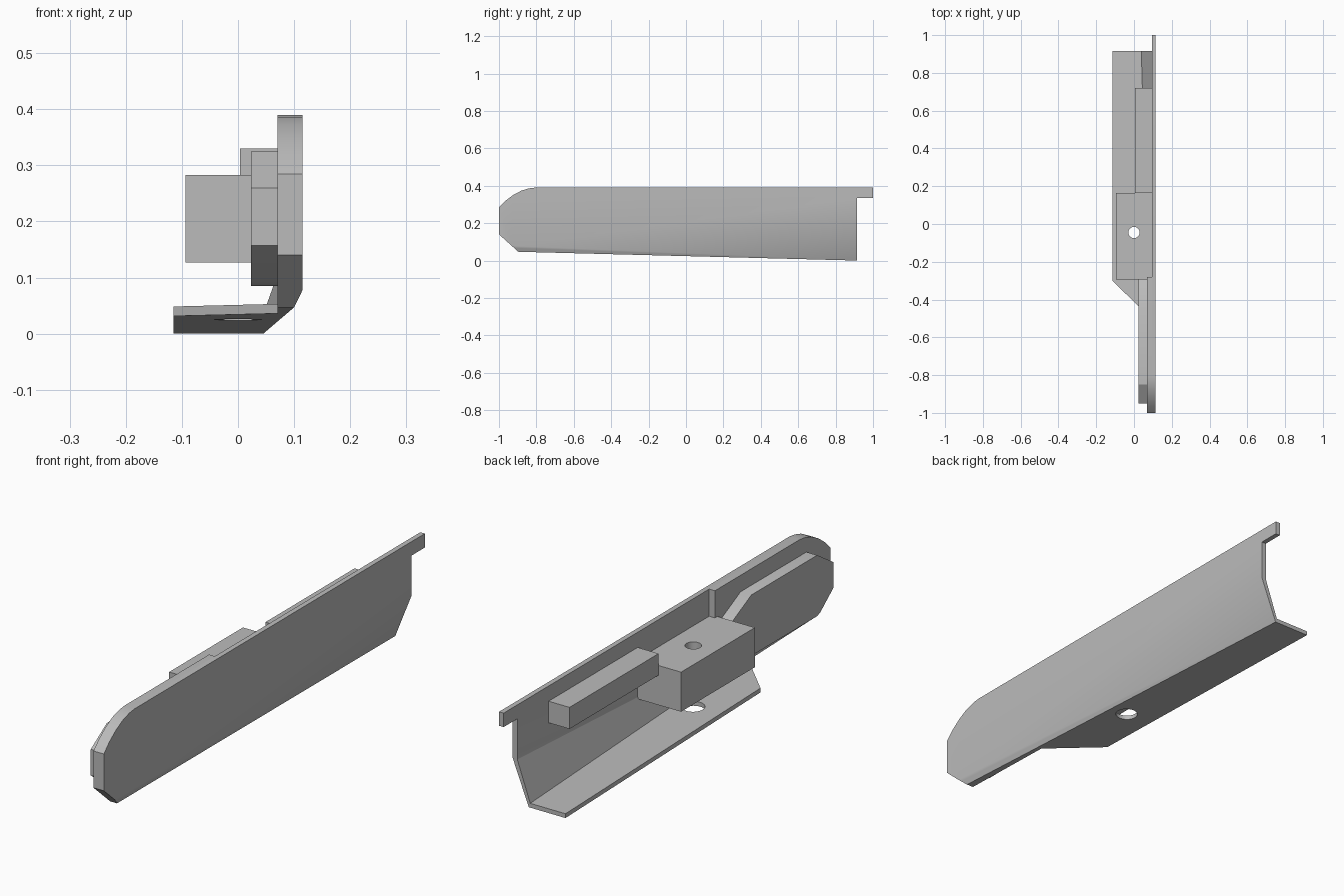
import bpy
import bmesh
import math

old = bpy.data.objects.get("Cube")
if old:
    bpy.data.objects.remove(old, do_unlink=True)

grey = bpy.data.materials.new("light_grey")
grey.use_nodes = True
tone = (0.5, 0.5, 0.5, 1)
grey.diffuse_color = tone
grey.node_tree.nodes["Principled BSDF"].inputs["Base Color"].default_value = tone


def loft(name, start, end):
    """Solid between two matching closed loops of 3D points."""
    bm = bmesh.new()
    a = [bm.verts.new(p) for p in start]
    b = [bm.verts.new(p) for p in end]
    n = len(a)
    for i in range(n):
        j = (i + 1) % n
        bm.faces.new((a[i], a[j], b[j], b[i]))
    caps = [bm.faces.new(a), bm.faces.new(b[::-1])]
    bmesh.ops.triangulate(bm, faces=caps)
    bmesh.ops.recalc_face_normals(bm, faces=bm.faces)
    mesh = bpy.data.meshes.new(name)
    bm.to_mesh(mesh)
    bm.free()
    mesh.materials.append(grey)
    obj = bpy.data.objects.new(name, mesh)
    bpy.context.collection.objects.link(obj)
    return obj


def side_prism(name, outline, x0, x1):
    return loft(name, [(x0, y, z) for y, z in outline], [(x1, y, z) for y, z in outline])


def plan_prism(name, outline, z0, z1):
    return loft(name, [(x, y, z0) for x, y in outline], [(x, y, z1) for x, y in outline])


def box(name, x0, x1, y0, y1, z0, z1):
    return plan_prism(name, [(x0, y0), (x1, y0), (x1, y1), (x0, y1)], z0, z1)


def disc(radius, x=0, y=-0.045, sides=32):
    steps = [2 * math.pi * i / sides for i in range(sides)]
    return [(x + radius * math.cos(t), y + radius * math.sin(t)) for t in steps]


def carve(obj, cutter, operation="DIFFERENCE"):
    """Apply a boolean, then remove the helper."""
    cutter.hide_render = True
    mod = obj.modifiers.new("cut", "BOOLEAN")
    mod.operation = operation
    mod.solver = "EXACT"
    mod.object = cutter
    bpy.ops.object.select_all(action="DESELECT")
    bpy.context.view_layer.objects.active = obj
    obj.select_set(True)
    bpy.ops.object.modifier_apply(modifier=mod.name)
    bpy.data.objects.remove(cutter, do_unlink=True)


TOP, OUT, WALL, STEP = 0.39, 0.115, 0.095, 0.07
BACK = 0.915


def keel(y):
    """Height of the bend and position of the lower corner along the length."""
    t = (y + 0.9) / (BACK + 0.9)
    return 0.08 + 0.095 * t, 0.1 - 0.055 * t, 0.047 * (1 - t)


def shell_section(y):
    bend, cx, cz = keel(y)
    pts = [(OUT, TOP), (OUT, bend), (cx, cz), (-OUT, cz), (-OUT, cz + 0.017),
           (min(cx - 0.006, 0.094), cz + 0.017), (WALL, bend), (WALL, TOP)]
    return [(x, y, z) for x, z in pts]


def liner_section(y):
    bend, cx, cz = keel(y)
    pts = [(STEP, TOP), (WALL + 0.001, TOP), (WALL + 0.001, bend),
           (min(cx, WALL) - 0.004, cz + 0.006), (STEP, cz + 0.006)]
    return [(x, y, z) for x, z in pts]


# Side silhouette: rounded nose and rear top lug
silhouette = [(-1, 0.14), (-1, 0.285), (-0.965, 0.32), (-0.925, 0.35), (-0.88, 0.374),
              (-0.84, 0.386), (-0.79, 0.392), (-0.79, 0.5), (1, 0.5), (1, 0.335),
              (BACK, 0.335), (BACK, -0.1), (-0.733, -0.1)]

# Outer shell with bottom flange
shell = loft("outer_shell", shell_section(-1.05), shell_section(1.05))
carve(shell, side_prism("trim", silhouette, -0.5, 0.5), "INTERSECT")
corner = [(-0.2, -0.217), (STEP, -0.48), (STEP, -1.2), (-0.2, -1.2)]
carve(shell, plan_prism("flange_trim", corner, -0.2, 0.6))
carve(shell, plan_prism("flange_hole", disc(0.042), -0.2, 0.1))

# Thickened front wall
liner = loft("front_wall_liner", liner_section(-1.05), liner_section(-0.28))
carve(liner, side_prism("trim", silhouette, -0.5, 0.5), "INTERSECT")

# Chamfered inner plate
plate = [(-0.95, 0.157), (-0.95, 0.26), (-0.85, 0.325), (-0.44, 0.325), (-0.31, 0.26),
         (-0.29, 0.25), (-0.29, 0.13), (-0.4, 0.085), (-0.85, 0.085), (-0.87, 0.093)]
plate_obj = side_prism("inner_plate", plate, 0.023, STEP + 0.002)

# Mounting block with bolt hole
block = box("mounting_block", -0.094, WALL + 0.002, -0.295, 0.165, 0.127, 0.283)
carve(block, plan_prism("bolt_hole", disc(0.03), 0, 0.5))

# Rear support bar
bar = box("support_bar", 0.004, WALL + 0.002, 0.165, 0.72, 0.245, 0.33)

# Keep edges crisp, soften the shallow bends
for obj in (shell, liner, plate_obj, block, bar):
    bpy.ops.object.select_all(action="DESELECT")
    bpy.context.view_layer.objects.active = obj
    obj.select_set(True)
    bpy.ops.object.shade_smooth_by_angle(angle=math.radians(28))
